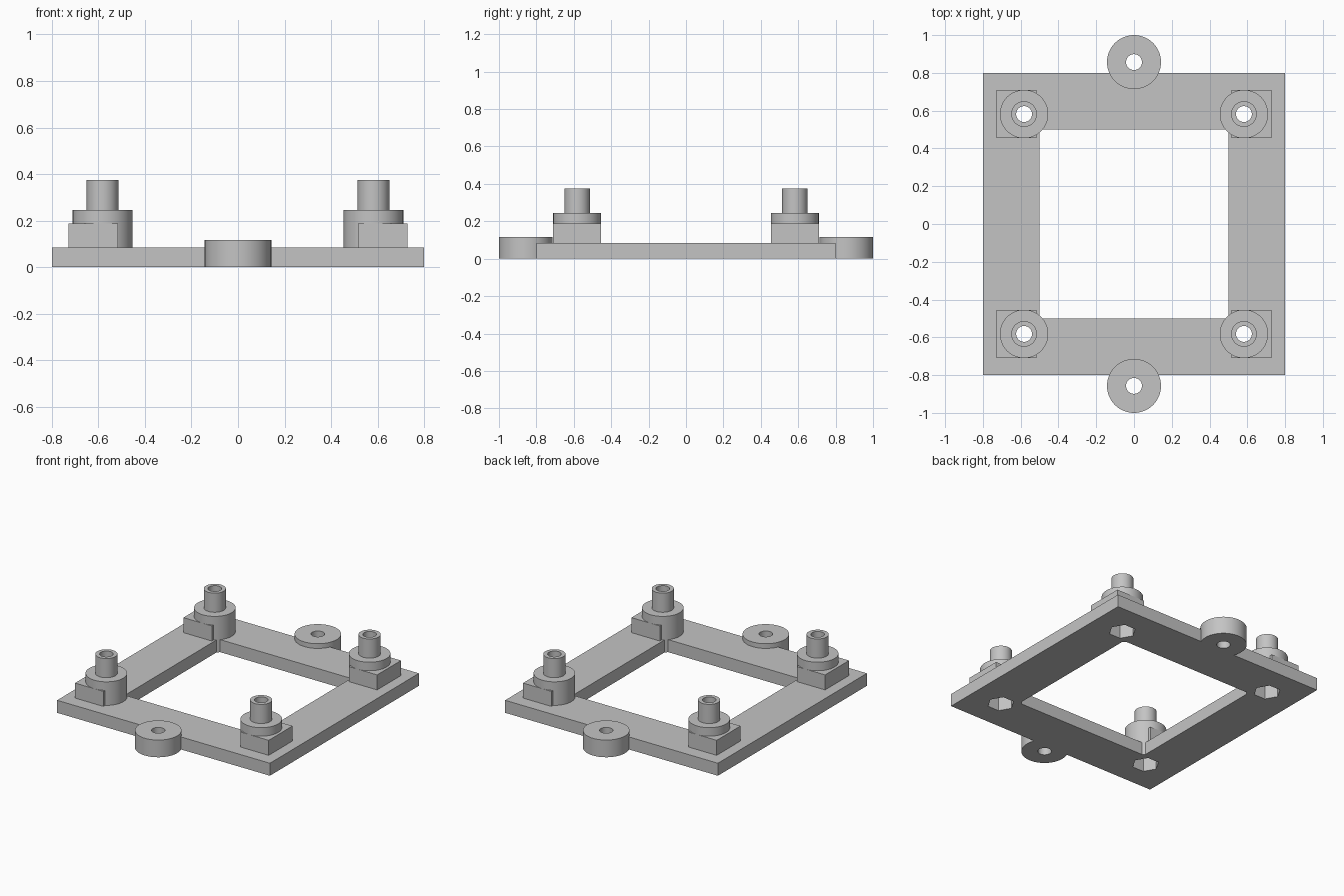
import bpy
import bmesh
import math

if "Cube" in bpy.data.objects:
    bpy.data.objects.remove(bpy.data.objects["Cube"], do_unlink=True)

# Main dimensions
OUTER, INNER = 0.80, 0.50
PLATE_TOP, BLOCK_TOP, COLLAR_TOP, PIN_TOP = 0.085, 0.187, 0.245, 0.375
POST_AT, COLLAR_R, PIN_R, BORE_R = 0.582, 0.128, 0.068, 0.042
NUT_R, NUT_DEPTH = 0.084, 0.15
LUG_AT, LUG_R, LUG_TOP = 0.857, 0.143, 0.117

grey = bpy.data.materials.new("grey_plastic")
grey.use_nodes = True
COLOR = (0.55, 0.55, 0.55, 1)
grey.diffuse_color = COLOR
grey.node_tree.nodes["Principled BSDF"].inputs["Base Color"].default_value = COLOR


def circle(x, y, r, n=64):
    return [(x + r * math.cos(math.tau * i / n), y + r * math.sin(math.tau * i / n))
            for i in range(n)]


def rect(x0, x1, y0, y1):
    x0, x1 = sorted((x0, x1))
    y0, y1 = sorted((y0, y1))
    return [(x0, y0), (x1, y0), (x1, y1), (x0, y1)]


def stack(name, layers):
    """Solid skinned through outlines given as (outline, z), bottom to top."""
    bm = bmesh.new()
    rings = [[bm.verts.new((x, y, z)) for x, y in outline] for outline, z in layers]
    n = len(rings[0])
    for low, high in zip(rings, rings[1:]):
        for i in range(n):
            j = (i + 1) % n
            bm.faces.new((low[i], low[j], high[j], high[i]))
    bm.faces.new(rings[0][::-1])
    bm.faces.new(rings[-1])
    mesh = bpy.data.meshes.new(name)
    bm.to_mesh(mesh)
    bm.free()
    mesh.materials.append(grey)
    obj = bpy.data.objects.new(name, mesh)
    bpy.context.collection.objects.link(obj)
    return obj


def prism(name, outline, z0, z1):
    return stack(name, [(outline, z0), (outline, z1)])


def cut(obj, cutters):
    for cutter in cutters:
        cutter.hide_render = True
        mod = obj.modifiers.new("cut", "BOOLEAN")
        mod.operation = "DIFFERENCE"
        mod.solver = "EXACT"
        mod.object = cutter
    bpy.ops.object.select_all(action="DESELECT")
    bpy.context.view_layer.objects.active = obj
    obj.select_set(True)
    for mod in list(obj.modifiers):
        bpy.ops.object.modifier_apply(modifier=mod.name)
    bpy.ops.object.shade_smooth_by_angle(angle=math.radians(30))


# Square frame, with window and nut pockets cut out
plate = prism("frame_plate", rect(-OUTER, OUTER, -OUTER, OUTER), 0, PLATE_TOP)
window = prism("window_cutter", rect(-INNER, INNER, -INNER, INNER), -0.1, 0.5)
plate_cutters = [window]
used = [window]

# Corner posts with a side block, a bore and a hexagonal nut pocket
for sx, side in ((-1, "right"), (1, "left")):
    for sy, end in ((-1, "front"), (1, "back")):
        x, y = sx * POST_AT, sy * POST_AT
        bore = prism("bore_cutter", circle(x, y, BORE_R), -0.1, 0.5)
        pocket = prism("pocket_cutter", circle(x, y, NUT_R, 6), -0.1, NUT_DEPTH)
        post = stack(f"{end}_{side}_post", [
            (circle(x, y, COLLAR_R), 0), (circle(x, y, COLLAR_R), COLLAR_TOP),
            (circle(x, y, PIN_R), COLLAR_TOP), (circle(x, y, PIN_R), PIN_TOP)])
        block = prism(f"{end}_{side}_block",
                      rect(sx * 0.515, sx * 0.728, y - COLLAR_R, y + COLLAR_R),
                      PLATE_TOP - 0.01, BLOCK_TOP)
        for part in (post, block):
            cut(part, [pocket, bore])
        plate_cutters.append(pocket)
        used += [bore, pocket]
cut(plate, plate_cutters)

# Round mounting lugs at front and back
for sy, end in ((-1, "front"), (1, "back")):
    lug = prism(f"{end}_lug", circle(0, sy * LUG_AT, LUG_R), 0, LUG_TOP)
    hole = prism("lug_cutter", circle(0, sy * LUG_AT, BORE_R), -0.1, 0.5)
    cut(lug, [hole])
    used.append(hole)

# Remove the finished cutters
for cutter in used:
    bpy.data.objects.remove(cutter, do_unlink=True)
